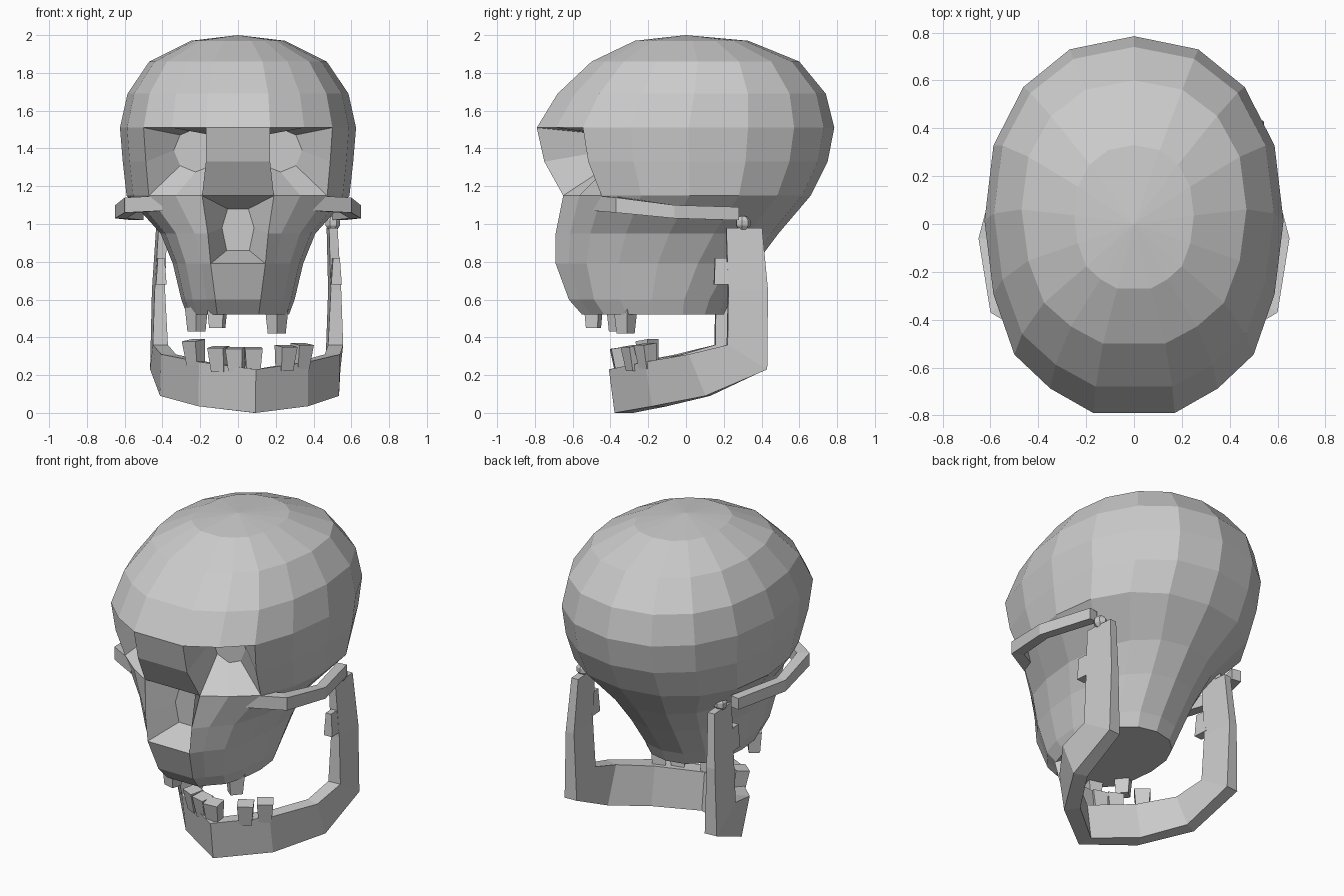
import bpy, bmesh, math
from mathutils import Matrix, Vector

if "Cube" in bpy.data.objects:
    bpy.data.objects.remove(bpy.data.objects["Cube"])

bone = bpy.data.materials.new("bone grey")
bone.diffuse_color = (0.6, 0.6, 0.6, 1)
bone.use_nodes = True
bone.node_tree.nodes["Principled BSDF"].inputs["Base Color"].default_value = bone.diffuse_color


def finish(bm, name):
    bmesh.ops.recalc_face_normals(bm, faces=bm.faces[:])
    me = bpy.data.meshes.new(name)
    bm.to_mesh(me)
    bm.free()
    me.materials.append(bone)
    ob = bpy.data.objects.new(name, me)
    bpy.context.collection.objects.link(ob)
    return ob


def bridge(bm, a, b):
    n = len(a)
    for i in range(n):
        bm.faces.new((a[i], a[(i + 1) % n], b[(i + 1) % n], b[i]))


def loft(name, sections):
    """Closed bar through a list of cross-section loops."""
    bm = bmesh.new()
    loops = [[bm.verts.new(p) for p in s] for s in sections]
    for a, b in zip(loops, loops[1:]):
        bridge(bm, a, b)
    bm.faces.new(loops[0])
    bm.faces.new(loops[-1])
    return finish(bm, name)


# Skull: stacked 17-sided rings (z, front y, back y, half width, half width of front facet)
RINGS = [(1.97, -.27, .33, .25, .07), (1.86, -.50, .60, .47, .13),
         (1.69, -.68, .74, .585, .16), (1.51, -.79, .785, .625, .17),
         (1.33, -.75, .75, .61, .17), (1.15, -.65, .66, .59, .19),
         (.95, -.69, .49, .41, .16), (.79, -.69, .37, .345, .145),
         (.60, -.62, .24, .30, .12), (.52, -.55, .20, .27, .11)]
OUTLINE = [(0, 1), (.43, .93), (.74, .73), (.94, .42), (1, .02),
           (.94, -.37), (.80, -.69), (.56, -.87), (.27, -1)]
bm = bmesh.new()
rings = []
for z, yf, yb, hx, fx in RINGS:
    c, h = (yf + yb) / 2, (yb - yf) / 2
    half = [(u * hx, c + h * v, z) for u, v in OUTLINE]
    half[8] = (fx, yf, z)
    full = half + [(-x, y, zz) for x, y, zz in half[:0:-1]]
    rings.append([bm.verts.new(p) for p in full])
apex = bm.verts.new((0, 0, 2))
holes = {(r, c) for r in (3, 4) for c in (6, 7, 9, 10)} | {(5, 8), (6, 8)}
for j in range(17):
    k = (j + 1) % 17
    bm.faces.new((apex, rings[0][j], rings[0][k]))
    for r in range(len(rings) - 1):
        if (r, j) not in holes:
            bm.faces.new((rings[r][j], rings[r][k], rings[r + 1][k], rings[r + 1][j]))
bm.faces.new(rings[-1])

# Eye sockets: sunken octagons
for s in (1, -1):
    a, b, c = (6, 7, 8) if s > 0 else (11, 10, 9)
    rim = [rings[r][k] for r, k in ((3, a), (3, b), (3, c), (4, c),
                                    (5, c), (5, b), (5, a), (4, a))]
    inner = []
    for i in range(8):
        t = math.radians(45 + 45 * i)
        inner.append(bm.verts.new((s * (.225 + .115 * math.cos(t)), -.41,
                                   1.39 + .115 * math.sin(t))))
    bridge(bm, rim, inner)
    bm.faces.new(inner)

# Nose opening: sunken hexagon
rim = [rings[r][k] for r, k in ((5, 8), (5, 9), (6, 9), (7, 9), (7, 8), (6, 8))]
inner = [bm.verts.new((x, -.5, z)) for x, z in
         ((.055, 1.08), (-.055, 1.08), (-.085, .98), (-.06, .86), (.06, .86), (.085, .98))]
bridge(bm, rim, inner)
bm.faces.new(inner)
finish(bm, "skull")

# Cheek arches: outer x, y, inner x, y, bottom z, top z
ARCH = [(.40, -.49, .38, -.42, 1.07, 1.15), (.60, -.37, .54, -.33, 1.06, 1.14),
        (.65, -.06, .59, -.06, 1.03, 1.10), (.56, .28, .50, .27, 1.02, 1.09)]
for s, side in ((1, "right"), (-1, "left")):
    loft("cheek_arch_" + side,
         [[(s * ox, oy, zb), (s * ox, oy, zt), (s * ix, iy, zt), (s * ix, iy, zb)]
          for ox, oy, ix, iy, zb, zt in ARCH])

# Jaw, turned slightly about its hinge:
# x, lower y, z, upper y, z, inner offset x, y
JAW = [(.475, .37, .98, .18, .98, .045, 0), (.495, .40, .65, .19, .65, .055, 0),
       (.505, .395, .23, .185, .36, .08, 0), (.475, .07, .09, -.02, .31, .08, .03),
       (.29, -.20, .035, -.24, .27, .05, .08), (0, -.38, 0, -.41, .23, 0, .1)]


def jaw_section(p, s):
    x, y0, z0, y1, z1, dx, dy = p
    return [(s * x, y0, z0), (s * x, y1, z1),
            (s * (x - dx), y1 + dy, z1), (s * (x - dx), y0 + dy, z0)]


TURN = (Matrix.Translation((.045, .3, 0)) @ Matrix.Rotation(math.radians(4), 4, 'Z')
        @ Matrix.Translation((0, -.3, 0)))
jaw = loft("jaw", [jaw_section(p, 1) for p in JAW] +
           [jaw_section(p, -1) for p in JAW[-2::-1]])
jaw.data.transform(TURN)

# Jaw hinge knobs and small front spurs
for s, side in ((1, "right"), (-1, "left")):
    bm = bmesh.new()
    bmesh.ops.create_uvsphere(bm, u_segments=7, v_segments=5, radius=.042,
                              matrix=Matrix.Translation((s * .455, .27, 1.005)))
    finish(bm, "hinge_knob_" + side).data.transform(TURN)
    spur = loft("jaw_spur_" + side,
                [[(s * (.465 + dx), y, z) for dx, y in
                  ((-w, y0), (w, y0), (w, y1), (-w, y1))]
                 for w, y0, y1, z in ((.028, .115, .21, .68), (.018, .12, .18, .82))])
    spur.data.transform(TURN)


# Teeth: tapered blocks at x, y, tip z, turn
def teeth(name, spots, height, tilt):
    bm = bmesh.new()
    for x, y, tip, turn in spots:
        m = (Matrix.Translation((x, y, tip - height / 2))
             @ Matrix.Rotation(math.radians(turn), 4, 'Z')
             @ Matrix.Rotation(math.radians(tilt), 4, 'X'))
        vs = bmesh.ops.create_cube(bm, size=1)['verts']
        for v in vs:
            grow = 1.1 if v.co.z > 0 else .85
            v.co = m @ Vector((v.co.x * .085 * grow, v.co.y * .075 * grow,
                               v.co.z * abs(height)))
    finish(bm, name)


teeth("upper_teeth", [(-.22, -.36, .43, -50), (-.11, -.49, .45, -15),
                      (.205, -.32, .42, 50)], -.13, 0)
teeth("lower_teeth", [(-.23, -.20, .385, -40), (-.10, -.29, .35, -25),
                      (-.01, -.325, .345, -15), (.08, -.35, .345, 5),
                      (.25, -.28, .355, 30), (.335, -.21, .365, 35)], .13, 8)
